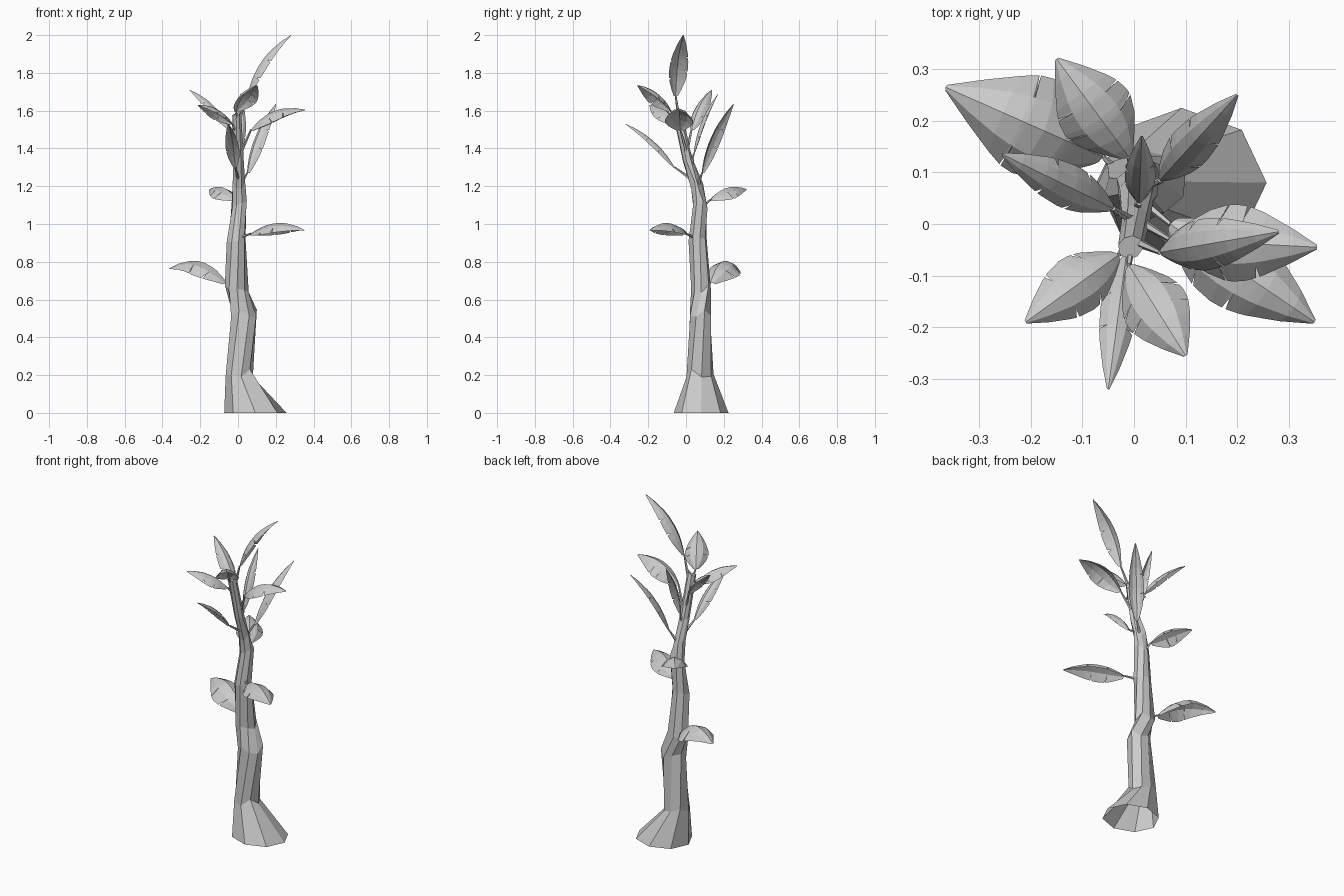
import bpy, bmesh, math, random
from mathutils import Vector

random.seed(4)
cube = bpy.data.objects.get("Cube")
if cube:
    bpy.data.objects.remove(cube)

# One plain grey for the whole plant
grey = bpy.data.materials.new("plain_grey")
grey.use_nodes = True
colour = (0.6, 0.6, 0.6, 1)
grey.diffuse_color = colour
grey.node_tree.nodes["Principled BSDF"].inputs["Base Color"].default_value = colour

UP = Vector((0, 0, 1))

# Trunk rings: height, centre x, centre y, radius x, radius y, twist
RINGS = [
    (0, .092, .08, .165, .145, 0),
    (.21, .01, .075, .073, .078, .1),
    (.53, .032, .075, .07, .058, .4),
    (.66, -.006, .08, .06, .052, .8),
    (.92, -.007, .063, .05, .05, 1),
    (1.1, .006, .073, .041, .041, 1.2),
    (1.2, .005, .058, .036, .033, 1.2),
    (1.35, .003, .01, .028, .028, 1.3),
    (1.58, -.006, -.045, .024, .024, 1.4),
]


def make_object(name, bm):
    bmesh.ops.recalc_face_normals(bm, faces=bm.faces)
    mesh = bpy.data.meshes.new(name)
    bm.to_mesh(mesh)
    bm.free()
    mesh.materials.append(grey)
    obj = bpy.data.objects.new(name, mesh)
    bpy.context.collection.objects.link(obj)
    return obj


def bridge(bm, a, b, closed):
    """Join two rows of vertices with quads."""
    n = len(a)
    for i in range(n if closed else n - 1):
        j = (i + 1) % n
        bm.faces.new((a[i], a[j], b[j], b[i]))


def trunk_centre(z):
    for a, b in zip(RINGS, RINGS[1:]):
        if z <= b[0]:
            f = (z - a[0]) / (b[0] - a[0])
            return Vector((a[1], a[2], a[0])).lerp(Vector((b[1], b[2], b[0])), f)
    return Vector((RINGS[-1][1], RINGS[-1][2], RINGS[-1][0]))


def build_trunk(sides=8):
    bm = bmesh.new()
    previous = None
    for z, cx, cy, rx, ry, twist in RINGS:
        ring = []
        for i in range(sides):
            a = math.tau * i / sides + twist
            # Uneven, gnarled rings above the flat foot
            k = random.uniform(.9, 1.08) if z else 1
            dz = random.uniform(-.025, .025) if z else 0
            ring.append(bm.verts.new((cx + k * rx * math.cos(a), cy + k * ry * math.sin(a), z + dz)))
        if previous:
            bridge(bm, previous, ring, True)
        previous = ring
    bm.faces.new(previous)  # closed top, open underside
    make_object("trunk", bm)


def build_stem(name, start, end, radius=.008, sides=5):
    bm = bmesh.new()
    axis = (end - start).normalized()
    u = axis.orthogonal().normalized()
    v = axis.cross(u)
    rows = []
    for p, r in ((start, radius * 1.3), (end, radius * .6)):
        rows.append([bm.verts.new(p + r * (u * math.cos(math.tau * i / sides)
                     + v * math.sin(math.tau * i / sides))) for i in range(sides)])
    bridge(bm, rows[0], rows[1], True)
    for row in rows:
        bm.faces.new(row)
    make_object(name, bm)


def build_blade(name, base, tip, lift, half):
    """Arched sheet, domed across its midrib, with torn notches at the rim."""
    bm = bmesh.new()
    chord = (tip - base).normalized()
    bulge = chord.cross(UP).normalized().cross(chord)
    control = (base + tip) / 2 + bulge * lift * 2
    # Stations along the blade, each with its left and right rim depth
    stations = [(t, 1, 1) for t in (0, .08, .2, .42, .68, .86, 1)]
    for side in (0, 1):
        for centre in (.3, .58):
            t = centre + random.uniform(-.06, .06)
            cut = (.7, 1) if side == 0 else (1, .7)
            stations += [(t - .012, 1, 1), (t, *cut), (t + .016, 1, 1)]
    previous = None
    for t, left, right in sorted(stations):
        p = base.lerp(control, t).lerp(control.lerp(tip, t), t)
        along = ((control - base).lerp(tip - control, t)).normalized()
        across = along.cross(UP).normalized()
        normal = across.cross(along)
        w = half * (math.sin(math.pi * min(.99, max(.02, t)) ** .8) ** .75)
        row = []
        for s in (-1, -.55, 0, .55, 1):
            k = s * (left if s == -1 else right if s == 1 else 1)
            row.append(bm.verts.new(p + across * k * w - normal * k * k * w * .7))
        if previous:
            bridge(bm, previous, row, False)
        previous = row
    make_object(name, bm)


# Leaves: blade base, blade tip, arch, half width, drop of the stem to the trunk
LEAVES = {
    "low_right_back": ((-.06, .13, .69), (-.365, .265, .765), .075, .1, .03),
    "low_left_front": ((.07, .0, .95), (.35, -.19, .97), .045, .08, .03),
    "middle_back": ((-.01, .13, 1.13), (-.15, .32, 1.185), .035, .075, .05),
    "upper_left_back": ((.05, .085, 1.27), (.2, .25, 1.635), .035, .042, .08),
    "upper_back": ((.01, .04, 1.37), (.015, .17, 1.69), .025, .03, .08),
    "upper_right_back": ((-.04, .03, 1.5), (-.255, .135, 1.71), .03, .043, .12),
    "upper_front": ((-.015, -.06, 1.3), (-.05, -.32, 1.53), .03, .036, .08),
    "top_right_front": ((-.03, -.06, 1.53), (-.21, -.19, 1.63), .03, .058, .07),
    "top_left": ((.07, -.03, 1.5), (.355, -.045, 1.605), .05, .075, .15),
    "top_front": ((-.01, -.08, 1.6), (.1, -.255, 1.735), .03, .065, .08),
    "crown": ((.05, -.055, 1.68), (.28, -.015, 2), .045, .05, .16),
}

build_trunk()
for name, (base, tip, lift, half, drop) in LEAVES.items():
    base, tip = Vector(base), Vector(tip)
    build_stem(name + "_stem", trunk_centre(base.z - drop), base)
    build_blade(name + "_leaf", base, tip, lift, half)
